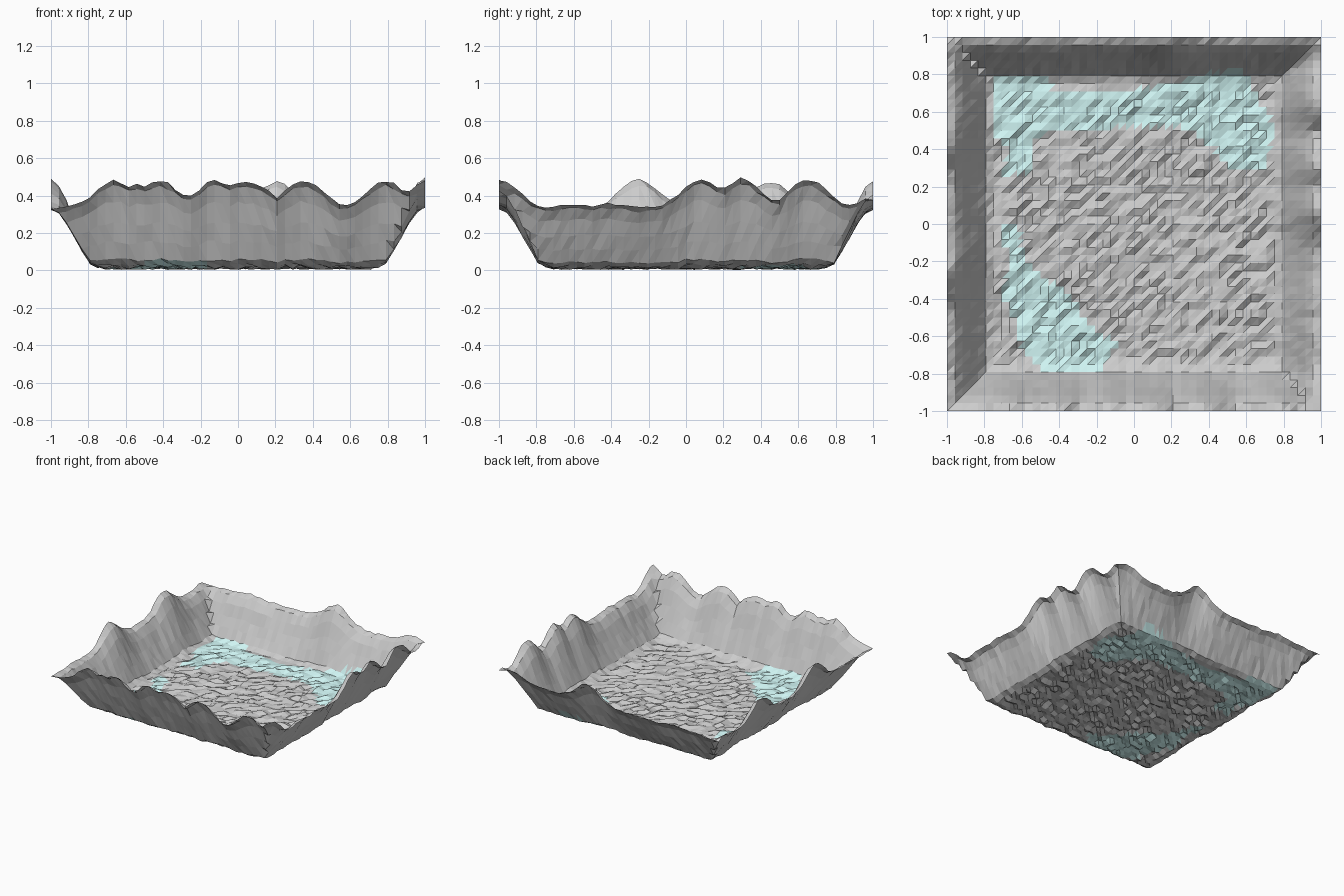
import bpy, bmesh, math, random

if "Cube" in bpy.data.objects:
    bpy.data.objects.remove(bpy.data.objects["Cube"])

random.seed(4)
N = 48                      # grid cells per side
STEP = 2 / N

# Wall cross-section: distance from centre -> fraction of rim height
PROFILE = [(0.75, 0.075), (0.792, 0.13), (0.833, 0.33), (0.875, 0.54),
           (0.917, 0.77), (0.958, 0.94), (1.0, 1.0)]

# Crest positions along each rim: (position, height above the base rim)
CRESTS = {
    "front": [(-.66, .15), (-.54, .13), (-.42, .15), (-.12, .15), (.02, .145),
              (.08, .13), (.35, .15), (.79, .15), (1.03, .16)],
    "right": [(-1, .155), (-.6, .025), (-.42, .025), (.08, .16), (.3, .16),
              (.65, .155), (1.02, .06)],
    "back": [(-.6, .02), (.2, .14), (.9, .07)],
    "left": [(-.25, .155), (.45, .14), (1, .03)],
}

# Outlines of the pools on the floor
POOLS = [
    [(-.76, .79), (-.48, .79), (-.42, .70), (0, .72), (.22, .75), (.35, .80),
     (.58, .83), (.62, .75), (.70, .62), (.75, .52), (.70, .30), (.50, .30),
     (.42, .42), (.25, .52), (0, .52), (-.40, .50), (-.54, .46), (-.55, .28),
     (-.70, .26), (-.67, .40), (-.75, .50)],
    [(-.73, 0), (-.62, 0), (-.58, -.20), (-.35, -.38), (-.20, -.58), (-.08, -.63),
     (-.18, -.79), (-.48, -.79), (-.60, -.66), (-.62, -.55), (-.71, -.38), (-.66, -.20)],
]


def lerp_profile(d):
    for (d0, f0), (d1, f1) in zip(PROFILE, PROFILE[1:]):
        if d <= d1 + 1e-4:
            return f0 + (f1 - f0) * (d - d0) / (d1 - d0)
    return 1.0


def rim_height(x, y):
    if abs(x) > abs(y):
        side, t = ("right" if x > 0 else "left"), y
    else:
        side, t = ("back" if y > 0 else "front"), x
    return 0.335 + max(h * math.exp(-((t - c) / 0.145) ** 2) for c, h in CRESTS[side])


def height(x, y):
    d = max(abs(x), abs(y))
    if d < 0.749:
        return random.uniform(0.008, 0.042)
    z = rim_height(x, y) * lerp_profile(d)
    return z + random.uniform(-0.008, 0.008)


def inside(p, poly):
    hit = False
    for (x0, y0), (x1, y1) in zip(poly, poly[1:] + poly[:1]):
        if (y0 > p.y) != (y1 > p.y) and p.x < x0 + (p.y - y0) * (x1 - x0) / (y1 - y0):
            hit = not hit
    return hit


def build(name, heights, want_pool):
    bm = bmesh.new()
    grid = [[bm.verts.new((-1 + i * STEP, -1 + j * STEP, heights[i][j]))
             for j in range(N + 1)] for i in range(N + 1)]
    for i in range(N):
        for j in range(N):
            a, b = grid[i][j], grid[i + 1][j]
            c, d = grid[i + 1][j + 1], grid[i][j + 1]
            for tri in ((a, b, c), (a, c, d)):
                mid = (tri[0].co + tri[1].co + tri[2].co) / 3
                if any(inside(mid, p) for p in POOLS) == want_pool:
                    bm.faces.new(tri)
    bmesh.ops.delete(bm, geom=[v for v in bm.verts if not v.link_faces], context='VERTS')
    mesh = bpy.data.meshes.new(name)
    bm.to_mesh(mesh)
    bm.free()
    obj = bpy.data.objects.new(name, mesh)
    bpy.context.collection.objects.link(obj)
    return obj


# Shared height field, dropped so the lowest point touches the ground
field = [[height(-1 + i * STEP, -1 + j * STEP) for j in range(N + 1)] for i in range(N + 1)]
low = min(map(min, field)) - 0.003
field = [[z - low for z in col] for col in field]

# Rocky basin and tinted pools
build("rock_basin", field, False)
pools = build("floor_pools", field, True)
teal = bpy.data.materials.new("pale_teal")
teal.diffuse_color = (0.62, 0.9, 0.89, 1)
teal.use_nodes = True
teal.node_tree.nodes["Principled BSDF"].inputs["Base Color"].default_value = teal.diffuse_color
pools.data.materials.append(teal)
